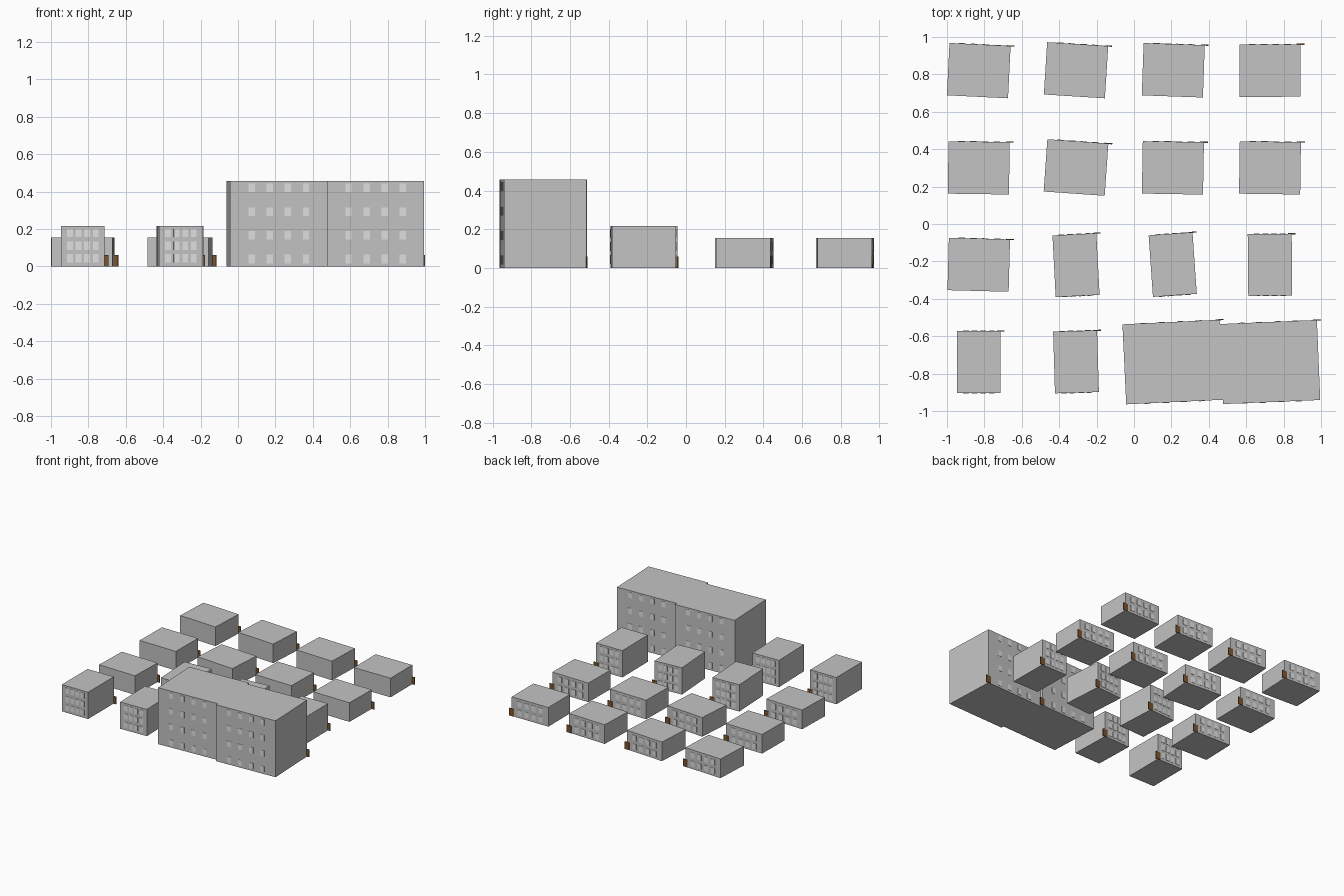
import bpy, math
from mathutils import Matrix

if "Cube" in bpy.data.objects:
    bpy.data.objects.remove(bpy.data.objects["Cube"])


def material(name, rgb):
    m = bpy.data.materials.new(name)
    m.diffuse_color = (*rgb, 1)
    m.use_nodes = True
    m.node_tree.nodes["Principled BSDF"].inputs["Base Color"].default_value = m.diffuse_color
    return m


WALL = material("wall grey", (0.55, 0.55, 0.55))
GLASS = material("window pale grey", (0.75, 0.75, 0.75))
WOOD = material("door brown", (0.20, 0.09, 0.03))


def boxes(name, items, mat, xform):
    """One object made of boxes, each given as (centre, size)."""
    verts, faces = [], []
    for (cx, cy, cz), (sx, sy, sz) in items:
        b = len(verts)
        for k in (-.5, .5):
            for i, j in ((-.5, -.5), (.5, -.5), (.5, .5), (-.5, .5)):
                verts.append((cx + i * sx, cy + j * sy, cz + k * sz))
        faces += [[b + q for q in f] for f in (
            (3, 2, 1, 0), (4, 5, 6, 7), (0, 1, 5, 4),
            (1, 2, 6, 5), (2, 3, 7, 6), (3, 0, 4, 7))]
    me = bpy.data.meshes.new(name)
    me.from_pydata(verts, [], faces)
    me.materials.append(mat)
    ob = bpy.data.objects.new(name, me)
    ob.matrix_world = xform
    bpy.context.collection.objects.link(ob)


# width, depth, height, window spacing, window size, row heights, window sides
KINDS = {
    "house": (0.327, 0.28, 0.155, 0.063, (0.036, 0.045), (0.042, 0.112), (1,)),
    "block": (0.235, 0.33, 0.217, 0.046, (0.031, 0.045), (0.043, 0.111, 0.179), (-1, 1)),
    "tower": (0.52, 0.428, 0.457, 0.097, (0.034, 0.046), (0.04, 0.167, 0.293, 0.42), (-1, 1)),
}


def building(kind, x, y, angle):
    w, d, h, step, (ww, wh), rows, sides = KINDS[kind]
    t = Matrix.Translation((x, y, 0)) @ Matrix.Rotation(math.radians(angle), 4, 'Z')
    boxes(kind + "_walls", [((0, 0, h / 2), (w, d, h))], WALL, t)
    # windows: thin plates in four columns
    panes = [((c * step, s * d / 2, z), (ww, 0.005, wh))
             for s in sides for c in (-1.5, -.5, .5, 1.5) for z in rows]
    boxes(kind + "_windows", panes, GLASS, t)
    # door standing across the back right corner
    boxes(kind + "_door", [((w / 2, d / 2, 0.03), (0.042, 0.006, 0.06))], WOOD, t)


# layout: kind, x, y, rotation in degrees
for b in (
    ("house", -0.83, 0.82, -2.8), ("house", -0.31, 0.822, -3.6),
    ("house", 0.21, 0.822, -2), ("house", 0.727, 0.82, 0.3),
    ("house", -0.83, 0.30, -0.8), ("house", -0.31, 0.302, -4),
    ("house", 0.208, 0.30, -1), ("house", 0.727, 0.30, -0.8),
    ("house", -0.83, -0.218, -1.5), ("block", -0.31, -0.22, 3),
    ("block", 0.207, -0.217, 4), ("block", 0.727, -0.218, 0.5),
    ("block", -0.83, -0.738, 0), ("block", -0.31, -0.737, 1.7),
    ("tower", 0.208, -0.738, 2.7), ("tower", 0.727, -0.738, 2.4),
):
    building(*b)
